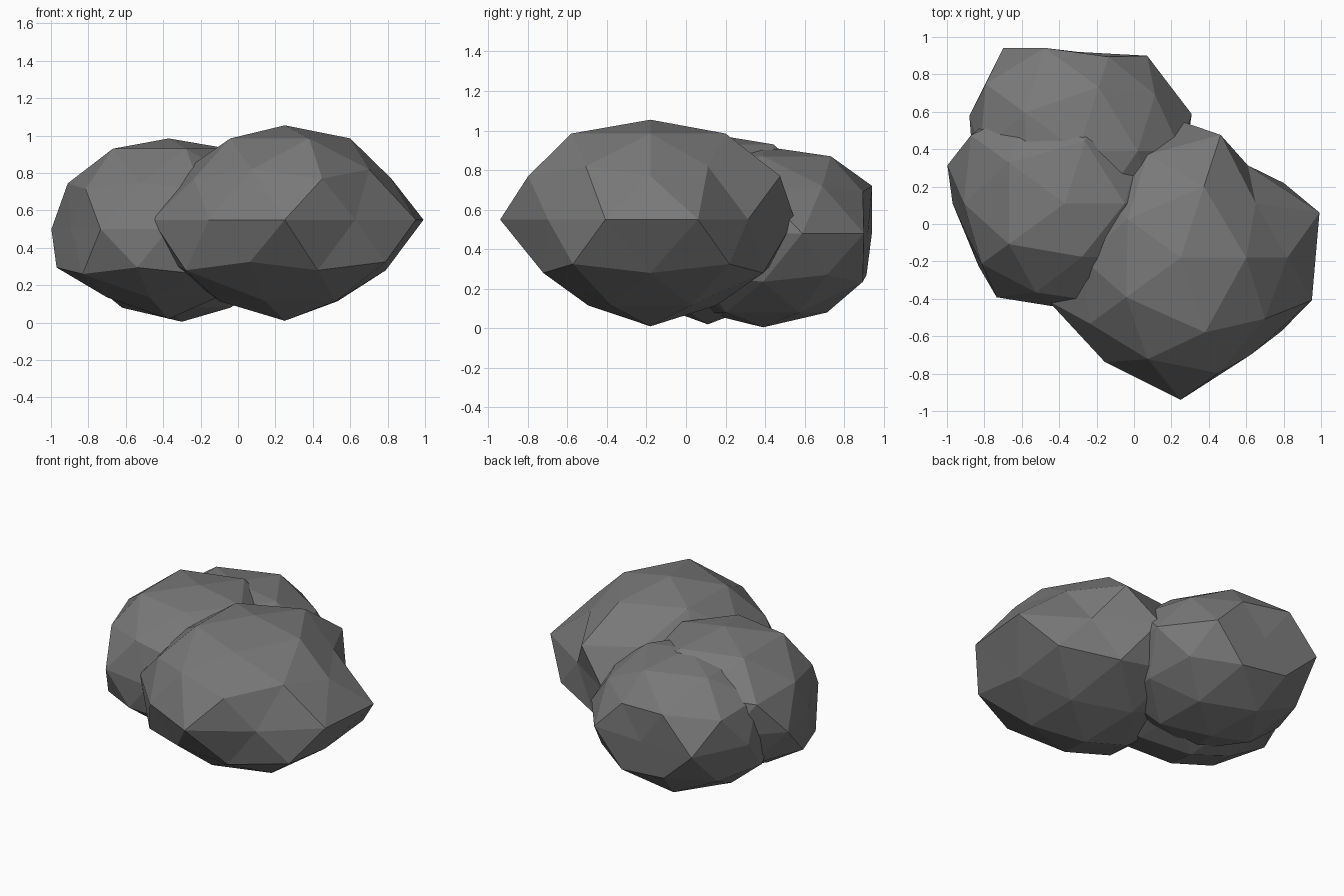
import bpy, bmesh, math

stone = bpy.data.materials.new("stone grey")
stone.diffuse_color = (0.19, 0.19, 0.19, 1)

# Icosphere rings from the top pole to the bottom pole (unit height, rounded)
RINGS = [1.0, 0.9, 0.5, 0.4, 0.0, -0.4, -0.5, -0.9, -1.0]


def boulder(name, centre, heights, radii):
    """Low-poly icosphere whose rings get their own height and uneven radii."""
    bm = bmesh.new()
    bmesh.ops.create_icosphere(bm, subdivisions=2, radius=1)
    for v in bm.verts:
        ring = RINGS.index(round(v.co.z, 1))
        v_z = heights[ring]
        if ring in (0, 8):
            v.co = (0, 0, v_z)
            continue
        a = math.atan2(v.co.y, v.co.x)
        ring_radii = radii[ring - 1]
        step = 360 / len(ring_radii)
        r = ring_radii[int((math.degrees(a) + 9) % 360 // step)]
        v.co = (r * math.cos(a), r * math.sin(a), v_z)
    me = bpy.data.meshes.new(name)
    bm.to_mesh(me)
    bm.free()
    me.materials.append(stone)
    ob = bpy.data.objects.new(name, me)
    ob.location = (*centre, 0)
    bpy.context.collection.objects.link(ob)


# Large boulder at the front right
boulder("large_boulder", (0.25, -0.18),
        [1.055, 0.985, 0.82, 0.77, 0.55, 0.325, 0.28, 0.115, 0.01],
        [(.35, .40, .35, .36, .42),
         (.495, .58, .53, .57, .556),
         (.57, .69, .52, .60, .65),
         (.78, .61, .73, .68, .68, .746, .69, .76, .64, .737),
         (.68, .65, .62, .60, .667),
         (.54, .60, .60, .655, .57),
         (.35, .35, .35, .33, .335)])

# Medium boulder at the left
boulder("left_boulder", (-0.37, 0.11),
        [0.985, 0.93, 0.745, 0.715, 0.50, 0.295, 0.26, 0.135, 0.02],
        [(.32, .35, .37, .37, .30),
         (.50, .55, .54, .50, .50),
         (.56, .56, .62, .55, .55),
         (.60, .58, .58, .60, .66, .55, .62, .56, .58, .58),
         (.56, .56, .60, .55, .56),
         (.50, .52, .52, .57, .52),
         (.32, .32, .33, .33, .32)])

# Medium boulder at the back
boulder("back_boulder", (-0.30, 0.39),
        [0.92, 0.87, 0.72, 0.69, 0.48, 0.27, 0.235, 0.08, 0.005],
        [(.32, .36, .35, .33, .33),
         (.51, .58, .52, .50, .50),
         (.55, .53, .61, .55, .55),
         (.64, .63, .53, .68, .61, .58, .58, .58, .58, .58),
         (.55, .55, .55, .55, .55),
         (.50, .53, .53, .50, .50),
         (.31, .34, .32, .32, .32)])
